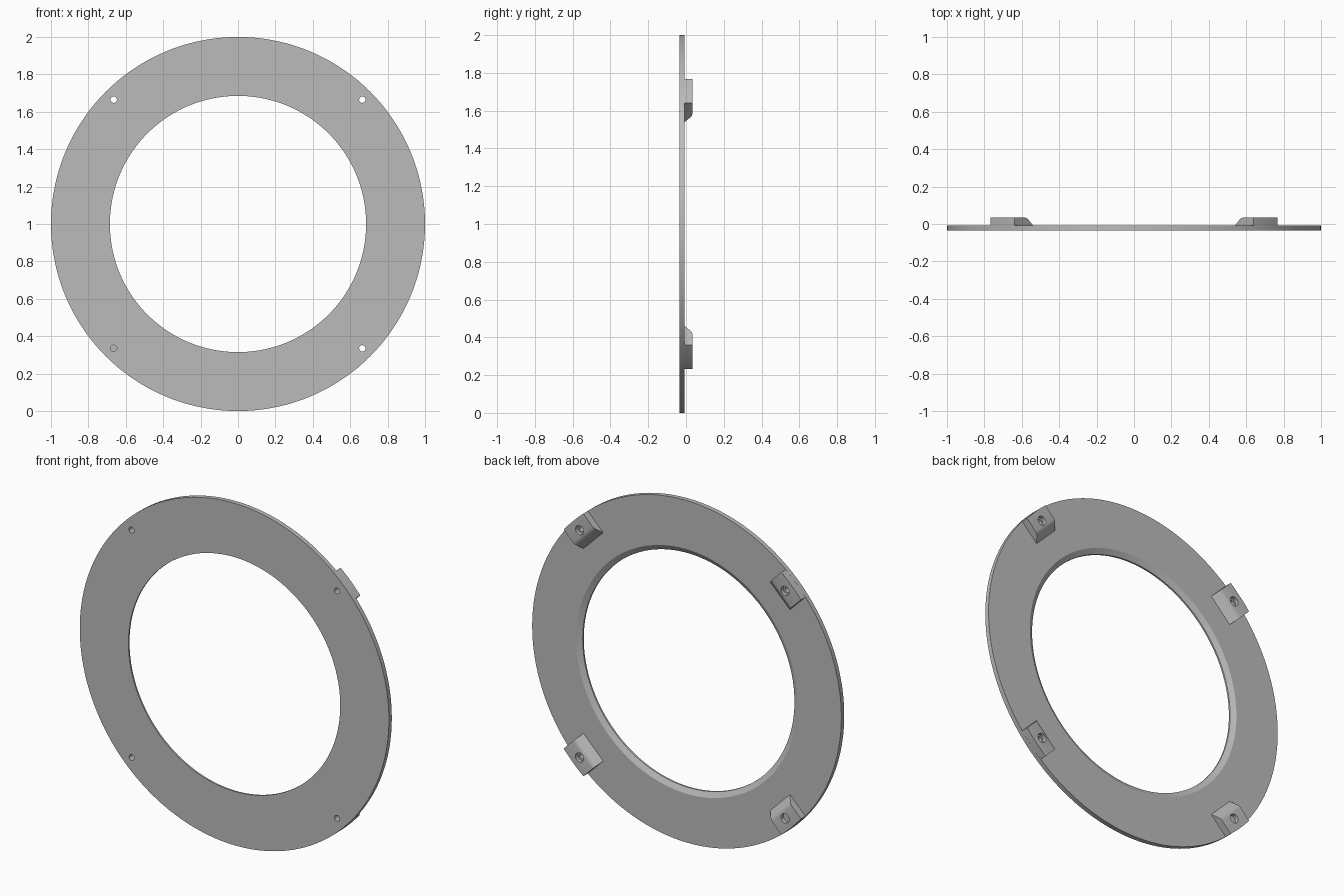
import bpy, bmesh, math
from mathutils import Vector, Matrix

cube = bpy.data.objects.get("Cube")
if cube:
    bpy.data.objects.remove(cube, do_unlink=True)

grey = bpy.data.materials.new("plain grey")
grey.use_nodes = True
grey.diffuse_color = (0.5, 0.5, 0.5, 1)
grey.node_tree.nodes["Principled BSDF"].inputs["Base Color"].default_value = (0.5, 0.5, 0.5, 1)

CENTRE = Vector((0, 0, 1))
FRONT, PLATE_BACK, BACK = -0.034, -0.007, 0.034
HOLE_R = 0.94
HALF_WIDTH = 0.09
ANGLES = {"upper_left": 45, "upper_right": 135, "lower_right": 225, "lower_left": 315}


def place(radius, side, y, angle):
    """Point from radial distance, sideways offset and depth."""
    c, s = math.cos(angle), math.sin(angle)
    return CENTRE + Vector((radius * c - side * s, y, radius * s + side * c))


def finish(name, bm):
    bmesh.ops.recalc_face_normals(bm, faces=bm.faces)
    mesh = bpy.data.meshes.new(name)
    bm.to_mesh(mesh)
    bm.free()
    mesh.materials.append(grey)
    obj = bpy.data.objects.new(name, mesh)
    bpy.context.collection.objects.link(obj)
    return obj


def skin(bm, rings, closed):
    """Join successive rings of vertices with quads."""
    count = len(rings)
    for i in range(count if closed else count - 1):
        a, b = rings[i], rings[(i + 1) % count]
        for j in range(len(a)):
            k = (j + 1) % len(a)
            bm.faces.new((a[j], a[k], b[k], b[j]))
    if not closed:
        bm.faces.new(rings[0])
        bm.faces.new(rings[-1])


def ring_plate(segments=144):
    # Flat ring with a chamfered inner back edge
    profile = [(1.0, FRONT), (1.0, PLATE_BACK), (0.715, PLATE_BACK),
               (0.685, -0.024), (0.685, FRONT)]
    bm = bmesh.new()
    rings = [[bm.verts.new(place(r, 0, y, math.tau * i / segments)) for r, y in profile]
             for i in range(segments)]
    skin(bm, rings, True)
    return finish("ring_plate", bm)


def mounting_block(name, angle, steps=8):
    # Block with sloped inner end, rounded shoulder and curved outer end
    base = PLATE_BACK - 0.004
    bm = bmesh.new()
    rings = []
    for i in range(steps + 1):
        side = HALF_WIDTH * (2 * i / steps - 1)
        outer = math.sqrt(0.9995 ** 2 - side ** 2)
        profile = [(0.85, base), (0.888, 0.023), (0.894, 0.028), (0.902, 0.032),
                   (0.913, BACK), (outer, BACK), (outer, base)]
        rings.append([bm.verts.new(place(r, side, y, angle)) for r, y in profile])
    skin(bm, rings, False)
    return finish(name, bm)


def hole_cutter(name, radius, y0, y1):
    bm = bmesh.new()
    for degrees in ANGLES.values():
        pos = place(HOLE_R, 0, (y0 + y1) / 2, math.radians(degrees))
        bmesh.ops.create_cone(bm, cap_ends=True, segments=24, radius1=radius, radius2=radius,
                              depth=y1 - y0,
                              matrix=Matrix.Translation(pos) @ Matrix.Rotation(math.pi / 2, 4, "X"))
    obj = finish(name, bm)
    obj.hide_render = True
    return obj


parts = [ring_plate()]
parts += [mounting_block(n + "_mounting_block", math.radians(a)) for n, a in ANGLES.items()]

# Screw holes through everything, with a wider recess at the back of each block
cutters = [hole_cutter("screw_hole_cutter", 0.017, -0.1, 0.1),
           hole_cutter("recess_cutter", 0.027, 0.012, 0.1)]
for part in parts:
    for cutter in cutters:
        mod = part.modifiers.new(cutter.name, "BOOLEAN")
        mod.operation = "DIFFERENCE"
        mod.solver = "EXACT"
        mod.object = cutter

bpy.context.view_layer.update()
graph = bpy.context.evaluated_depsgraph_get()
cut_meshes = [bpy.data.meshes.new_from_object(p.evaluated_get(graph)) for p in parts]
for part, mesh in zip(parts, cut_meshes):
    part.modifiers.clear()
    part.data = mesh
for cutter in cutters:
    bpy.data.objects.remove(cutter, do_unlink=True)

# Smooth curved walls, keep edges sharp
bpy.ops.object.select_all(action="DESELECT")
for part in parts:
    part.select_set(True)
bpy.context.view_layer.objects.active = parts[0]
bpy.ops.object.shade_smooth_by_angle(angle=math.radians(25))
